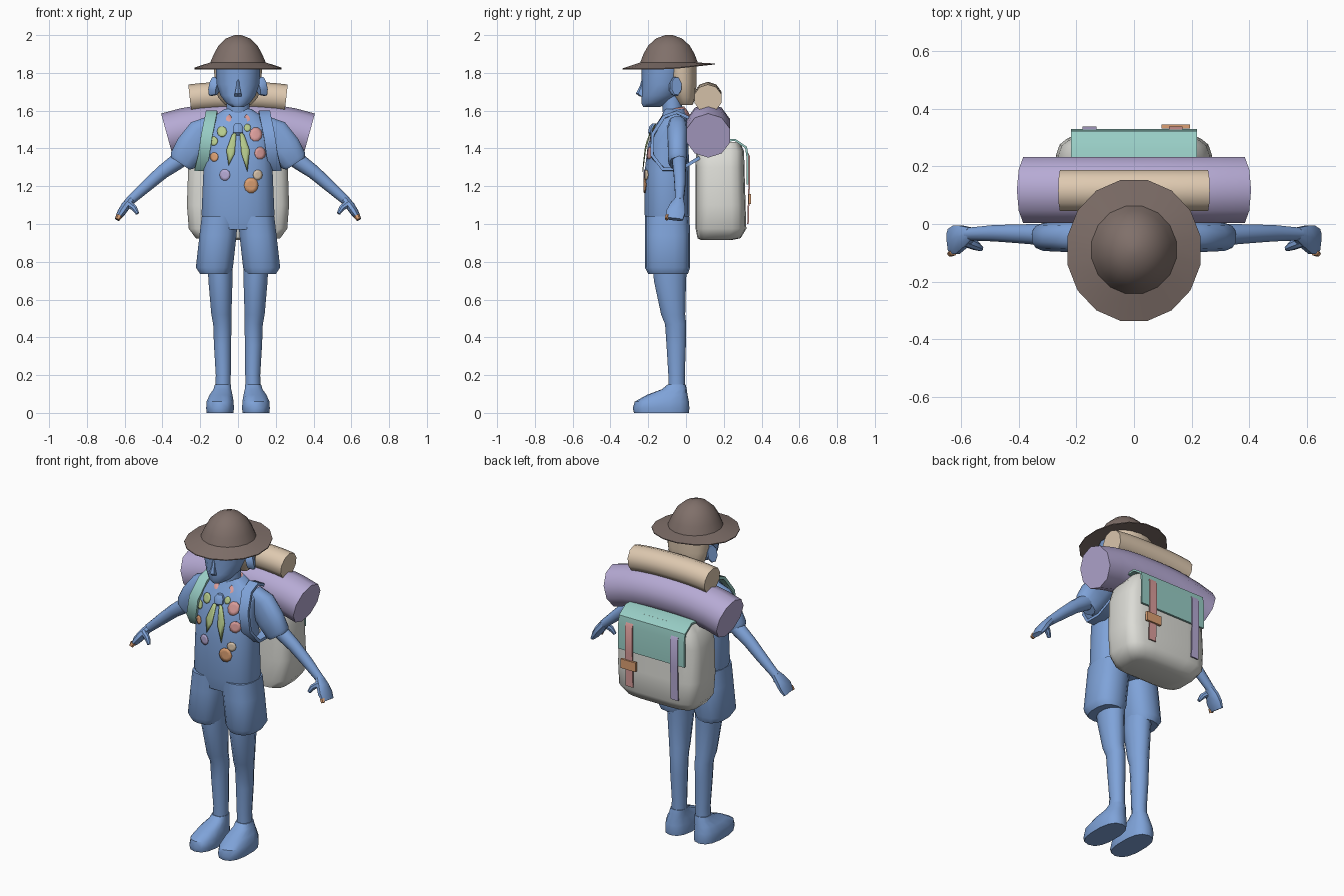
import bpy, bmesh, math
from mathutils import Vector
from mathutils.bvhtree import BVHTree


def material(name, rgb):
    m = bpy.data.materials.new(name)
    m.diffuse_color = [(c / 255 / 12.92 if c < 11 else ((c / 255 + .055) / 1.055) ** 2.4) for c in rgb] + [1]
    return m


BLUE = material("blue", (127, 163, 217))
BROWN = material("brown", (128, 112, 106))
TAN = material("tan", (222, 201, 176))
PURPLE = material("purple", (182, 170, 212))
TEAL = material("teal", (152, 205, 197))
GREY = material("light grey", (220, 220, 214))
PINK = material("pink", (220, 158, 156))
GREEN = material("green", (182, 203, 140))
ORANGE = material("orange", (220, 160, 115))


def finish(name, bm, mat, mirror=False, angle=40):
    bmesh.ops.recalc_face_normals(bm, faces=bm.faces)
    me = bpy.data.meshes.new(name)
    bm.to_mesh(me)
    bm.free()
    me.materials.append(mat)
    ob = bpy.data.objects.new(name, me)
    bpy.context.collection.objects.link(ob)
    bpy.ops.object.select_all(action='DESELECT')
    ob.select_set(True)
    bpy.context.view_layer.objects.active = ob
    bpy.ops.object.shade_smooth_by_angle(angle=math.radians(angle))
    if mirror:
        ob.modifiers.new("mirror", 'MIRROR')
    return ob


def loft(name, stations, mat, n=12, power=1.0, axis=None, mirror=False, angle=40):
    """Skin rings (x, y, z, ra, rb). Rings are level, or follow the path when axis is given."""
    bm, rings = bmesh.new(), []
    pts = [Vector(s[:3]) for s in stations]
    for i, s in enumerate(stations):
        u, v = Vector((1, 0, 0)), Vector((0, 1, 0))
        if axis:
            t = (pts[min(i + 1, len(pts) - 1)] - pts[max(i - 1, 0)]).normalized()
            u = Vector(axis)
            u = (u - t * u.dot(t)).normalized()
            v = t.cross(u)
        ring = []
        for k in range(n):
            a = 2 * math.pi * (k + .5) / n
            c, d = math.cos(a), math.sin(a)
            c, d = (math.copysign(abs(w) ** power, w) for w in (c, d))
            ring.append(bm.verts.new(pts[i] + u * c * s[3] + v * d * s[4]))
        rings.append(ring)
    for a, b in zip(rings, rings[1:]):
        for k in range(n):
            j = (k + 1) % n
            bm.faces.new((a[k], a[j], b[j], b[k]))
    bm.faces.new(rings[0])
    bm.faces.new(rings[-1])
    return finish(name, bm, mat, mirror, angle)


def ribbon(name, points, half_w, half_t, mat, axis=(1, 0, 0)):
    return loft(name, [(*p, half_w, half_t) for p in points], mat, 4, .01, axis)


# torso and shorts
torso = loft("shirt", [(0, -.1, .97, .17, .105), (0, -.1, 1.05, .195, .12), (0, -.1, 1.28, .185, .12),
                       (0, -.095, 1.42, .178, .108), (0, -.075, 1.52, .18, .09),
                       (0, -.062, 1.57, .13, .068), (0, -.06, 1.61, .07, .055)], BLUE, 20, .8)
loft("shorts_leg", [(.122, -.095, .735, .08, .105), (.125, -.098, .77, .1, .12),
                    (.106, -.098, .94, .1, .12), (.096, -.1, 1.04, .098, .118)], BLUE, 14, .8, mirror=True)

# legs and shoes
loft("leg", [(.095, -.085, .8, .068, .095), (.093, -.085, .7, .066, .088), (.088, -.068, .52, .055, .066),
             (.083, -.055, .47, .05, .058), (.082, -.052, .36, .047, .053), (.078, -.05, .2, .041, .045),
             (.08, -.05, .1, .042, .046)], BLUE, 12, mirror=True)
loft("shoe", [(.095, -.13, 0, .072, .145), (.095, -.132, .025, .075, .15), (.095, -.128, .06, .073, .143),
              (.09, -.1, .095, .062, .108), (.083, -.062, .125, .048, .066), (.08, -.05, .15, .043, .048)],
     BLUE, 14, .8, mirror=True)

# arms, hands and sleeves follow the arm direction
Y = (0, 1, 0)
loft("sleeve", [(.13, -.045, 1.52, .05, .06), (.19, -.045, 1.48, .055, .085), (.25, -.045, 1.4, .052, .088),
                (.295, -.045, 1.335, .05, .075), (.305, -.045, 1.32, .042, .06)],
     BLUE, 12, .8, Y, True)
loft("arm", [(.25, -.04, 1.38, .04, .045), (.33, -.036, 1.325, .038, .043), (.4, -.034, 1.275, .034, .037),
             (.48, -.032, 1.205, .03, .032), (.575, -.035, 1.12, .023, .024)], BLUE, 10, 1, Y, True)
loft("hand", [(.565, -.035, 1.13, .024, .023), (.595, -.045, 1.095, .042, .024), (.618, -.055, 1.06, .052, .022),
              (.64, -.06, 1.025, .045, .013)], BLUE, 10, .8, Y, True)
loft("thumb", [(.585, -.06, 1.11, .02, .02), (.55, -.075, 1.085, .017, .017), (.532, -.085, 1.055, .01, .01)],
     BLUE, 8, 1, Y, True)
loft("fingertip", [(.628, -.098, 1.045, .012, .016), (.638, -.104, 1.025, .01, .013)], ORANGE, 6, 1, Y, True)

# head
loft("neck", [(0, -.065, 1.54, .065, .055), (0, -.08, 1.7, .06, .055)], BLUE, 12)
loft("head", [(0, -.182, 1.62, .032, .045), (0, -.165, 1.64, .065, .072), (0, -.135, 1.68, .095, .1),
              (0, -.12, 1.74, .116, .114), (0, -.11, 1.84, .122, .126)], BLUE, 14)
loft("nose", [(0, -.225, 1.675, .022, .02), (0, -.238, 1.69, .02, .028), (0, -.23, 1.73, .01, .015),
              (0, -.222, 1.775, .008, .01)], BLUE, 6)
loft("ear", [(.105, -.07, 1.72, .025, .04), (.132, -.055, 1.728, .035, .055), (.142, -.05, 1.73, .03, .05)],
     BLUE, 8, 1, Y, True)
loft("hair", [(0, 0, 1.63, .07, .035), (0, -.005, 1.67, .108, .056), (0, -.02, 1.75, .128, .076),
              (0, -.025, 1.845, .13, .082)], TAN, 14)

# hat with a wide brim lifted at the back
hat = loft("hat", [(0, -.09, 1.85, .12, .13), (0, -.092, 1.818, .236, .25), (0, -.092, 1.823, .236, .25),
                   (0, -.09, 1.855, .15, .155), (0, -.09, 1.9, .13, .138), (0, -.09, 1.945, .105, .112),
                   (0, -.09, 1.982, .065, .07), (0, -.09, 2, .018, .02)], BROWN, 16)
for v in hat.data.vertices:
    if v.co.z < 1.83:
        v.co.z += .11 * max(0, v.co.y + .09)

# neckerchief collar dipping to a point at the front
bm = bmesh.new()
rows = []
for rx, ry, drop in ((.062, .058, 0), (.088, .078, .025), (.098, .09, .048)):
    row = []
    for k in range(16):
        a = 2 * math.pi * k / 16
        f = max(0, -math.sin(a))
        row.append(bm.verts.new((rx * math.cos(a), -.068 + ry * math.sin(a) - .02 * f,
                                 1.622 - drop - .012 * (1 - math.sin(a)) - .06 * f ** 3)))
    rows.append(row)
for a, b in zip(rows, rows[1:]):
    for k in range(16):
        bm.faces.new((a[k - 1], a[k], b[k], b[k - 1]))
finish("collar", bm, PINK).modifiers.new("thickness", 'SOLIDIFY').thickness = .01

# flat plates laid onto the shirt front
shirt_tree = BVHTree.FromPolygons([v.co for v in torso.data.vertices],
                                  [p.vertices for p in torso.data.polygons])


def plate(name, outline, mat, lift=.007):
    bm = bmesh.new()

    def put(x, z):
        hit = shirt_tree.ray_cast(Vector((x, -1, z)), Vector((0, 1, 0)))[0]
        return bm.verts.new((x, (hit.y if hit else -.1) - lift, z))
    cx, cz = (sum(c) / len(outline) for c in zip(*outline))
    mid = put(cx, cz)
    inner = [put((x + cx) / 2, (z + cz) / 2) for x, z in outline]
    edge = [put(x, z) for x, z in outline]
    for k in range(len(outline)):
        bm.faces.new((mid, inner[k - 1], inner[k]))
        bm.faces.new((inner[k - 1], edge[k - 1], edge[k], inner[k]))
    ob = finish(name, bm, mat)
    ob.modifiers.new("thickness", 'SOLIDIFY').thickness = .004


def badge(x, z, r, mat):
    plate("badge", [(x + r * math.cos(a * math.pi / 5), z + r * 1.1 * math.sin(a * math.pi / 5))
                    for a in range(10)], mat)


for x, z, r, mat in ((-.13, 1.44, .022, GREEN), (-.085, 1.49, .026, GREEN), (-.127, 1.355, .022, ORANGE),
                     (-.07, 1.26, .028, PURPLE), (.095, 1.475, .034, PINK), (.118, 1.375, .03, PINK),
                     (.07, 1.205, .038, ORANGE), (.105, 1.26, .025, TAN), (.05, 1.51, .018, GREEN)):
    badge(x, z, r, mat)
for s, low in ((-1, 1.31), (1, 1.275)):
    plate("neckerchief_tail", [(s * .008, 1.49), (s * .032, 1.475), (s * .062, 1.39), (s * .05, low),
                               (s * .018, 1.37)], GREEN, .014)
loft("knot", [(0, -.178, 1.468, .016, .012), (0, -.18, 1.485, .03, .022), (0, -.175, 1.515, .03, .022),
              (0, -.168, 1.532, .016, .012)], BLUE, 8)

# shoulder straps
for s, mat in ((1, BLUE), (-1, TEAL)):
    ribbon("shoulder_strap", [(s * x, y, z) for x, y, z in
                              ((.13, .07, 1.46), (.135, .02, 1.56), (.14, -.05, 1.592), (.145, -.12, 1.565),
                               (.165, -.178, 1.47), (.182, -.178, 1.36), (.2, -.12, 1.29),
                               (.2, -.03, 1.29), (.19, .07, 1.35))], .03, .009, mat)

# rucksack
loft("rucksack", [(0, .16, .915, .17, .08), (0, .175, .925, .225, .115), (0, .185, .975, .262, .135),
                  (0, .183, 1.1, .272, .133), (0, .18, 1.3, .265, .13), (0, .18, 1.385, .24, .128),
                  (0, .195, 1.435, .2, .09)], GREY, 20, .45, angle=50)
ribbon("rucksack_flap", [(0, .12, 1.437), (0, .26, 1.445), (0, .318, 1.405), (0, .325, 1.36), (0, .325, 1.21)],
       .22, .006, TEAL)
for name, x, mat in (("pink_strap", .145, PINK), ("purple_strap", -.155, PURPLE)):
    ribbon(name, [(x, .318, 1.39), (x, .334, 1.36), (x, .334, 1.2), (x, .328, 1.0)], .024, .004, mat)
ribbon("buckle", [(.145, .338, 1.16), (.145, .338, 1.105)], .05, .007, ORANGE, (1, 0, -.15))


# bedrolls bent downwards at the ends
def bedroll(name, y, z, half, r, sag, mat, n):
    xs = [half * k / 4 for k in range(-4, 5)]
    loft(name, [(x, y, z - sag * (abs(x) / half) ** 2.5, r, r) for x in xs], mat, n, 1, Y)


bedroll("large_bedroll", .118, 1.518, .375, .121, .05, PURPLE, 10)
bedroll("small_bedroll", .116, 1.678, .255, .075, .014, TAN, 10)
